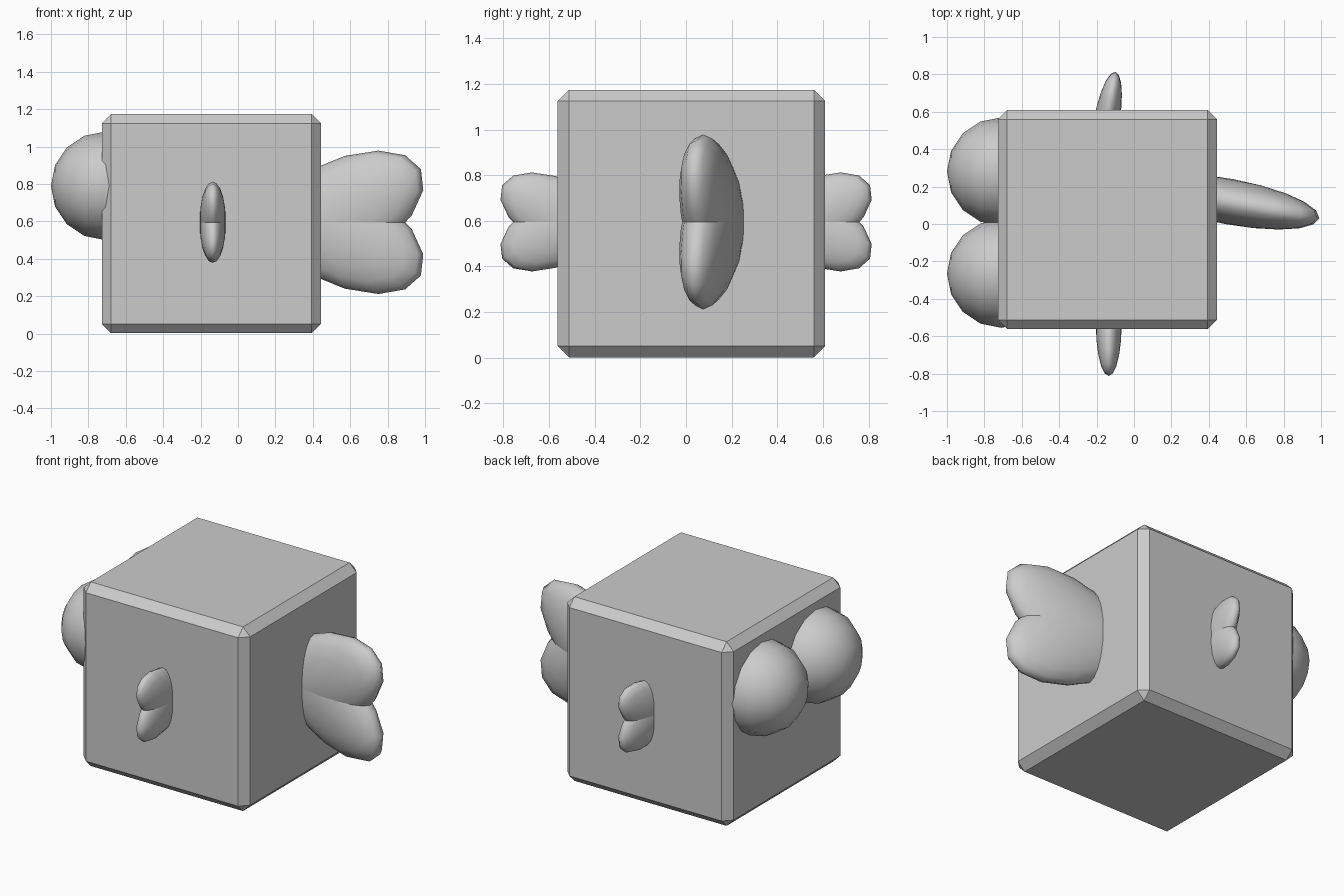
import bpy, bmesh
from math import radians
from mathutils import Matrix, Vector

if "Cube" in bpy.data.objects:
    bpy.data.objects.remove(bpy.data.objects["Cube"])


def finish(name, bm, smooth):
    me = bpy.data.meshes.new(name)
    bm.to_mesh(me)
    bm.free()
    for p in me.polygons:
        p.use_smooth = smooth
    ob = bpy.data.objects.new(name, me)
    bpy.context.collection.objects.link(ob)
    return ob


# Cube body with a single-step chamfer
bm = bmesh.new()
bmesh.ops.create_cube(bm, size=1.172,
                      matrix=Matrix.Translation((-0.142, 0.024, 0.588)))
body = finish("body", bm, False)
bevel = body.modifiers.new("chamfer", 'BEVEL')
bevel.width = 0.05
bevel.segments = 1

# Bulging eyes on the face
for name, y in (("eye_left", 0.28), ("eye_right", -0.265)):
    bm = bmesh.new()
    m = Matrix.Translation((-0.71, y, 0.79)) @ Matrix.Rotation(radians(90), 4, 'Y')
    bmesh.ops.create_uvsphere(bm, u_segments=16, v_segments=8, radius=0.29, matrix=m)
    finish(name, bm, True)


# Heart-shaped fin: two flattened lobes splayed up and down
def fin(name, centre, heading, scale):
    bm = bmesh.new()
    place = (Matrix.Translation(centre) @ Matrix.Rotation(radians(heading), 4, 'Z')
             @ Matrix.Scale(scale, 4))
    for s in (1, -1):
        lobe = (Matrix.Translation((0, 0, s * 0.033))
                @ Matrix.Rotation(radians(-s * 27.7), 4, 'Y')
                @ Matrix.Diagonal(Vector((0.54, 0.122, 0.276, 1))))
        turn = Matrix.Rotation(radians(90), 4, 'X')
        bmesh.ops.create_uvsphere(bm, u_segments=16, v_segments=10, radius=1,
                                  matrix=place @ lobe @ turn)
    finish(name, bm, True)


fin("tail_fin", (0.508, 0.12, 0.595), -10.5, 1.0)
fin("side_fin_front", (-0.135, -0.535, 0.595), -90, 0.566)
fin("side_fin_back", (-0.148, 0.54, 0.595), 80, 0.566)
